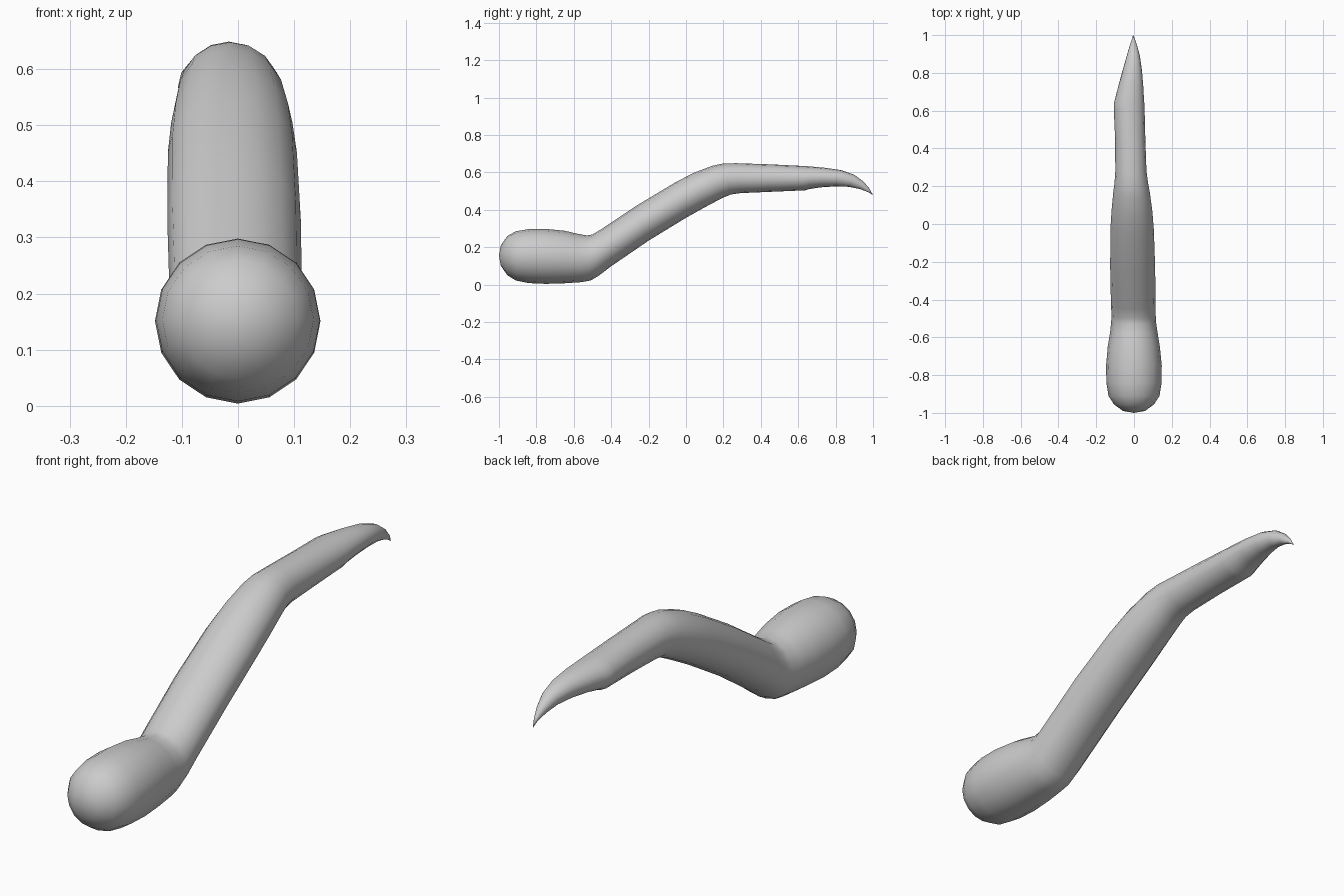
import bpy, bmesh, math

SIDES = 16
# Each section: bottom point (y, z), top point (y, z), left x, right x
sections = [
    # rounded base end
    (-.99, .10, -.99, .21, -.058, .058),
    (-.955, .05, -.955, .26, -.106, .106),
    (-.91, .022, -.91, .285, -.135, .135),
    (-.84, .008, -.84, .297, -.146, .146),
    (-.75, .004, -.75, .298, -.148, .147),
    (-.65, .007, -.65, .288, -.139, .137),
    (-.56, .013, -.58, .272, -.126, .124),
    # lower bend
    (-.51, .022, -.53, .263, -.121, .117),
    (-.47, .045, -.50, .268, -.119, .115),
    # sloping shaft
    (-.40, .098, -.45, .298, -.122, .114),
    (-.20, .235, -.26, .425, -.126, .112),
    (.00, .357, -.06, .545, -.125, .105),
    (.10, .413, .04, .597, -.119, .097),
    # upper bend
    (.19, .461, .14, .635, -.110, .084),
    (.24, .482, .20, .648, -.103, .074),
    (.29, .489, .27, .649, -.099, .066),
    # finger tip segment
    (.45, .496, .45, .643, -.100, .060),
    (.61, .503, .61, .635, -.107, .056),
    (.635, .503, .635, .634, -.107, .055),
    # hooked claw
    (.66, .511, .66, .632, -.101, .053),
    (.72, .520, .74, .625, -.083, .049),
    (.80, .525, .83, .612, -.060, .042),
    (.87, .523, .90, .587, -.040, .032),
    (.93, .511, .95, .550, -.024, .018),
    (.975, .494, .982, .512, -.011, .005),
]

bm = bmesh.new()
rings = []
for yb, zb, yt, zt, xl, xr in sections:
    ring = []
    for i in range(SIDES):
        a = math.tau * i / SIDES
        t = (1 + math.sin(a)) / 2
        x = (xl + xr) / 2 + (xr - xl) / 2 * math.cos(a)
        ring.append(bm.verts.new((x, yb + (yt - yb) * t, zb + (zt - zb) * t)))
    rings.append(ring)

# skin between rings
for r, s in zip(rings, rings[1:]):
    for i in range(SIDES):
        j = (i + 1) % SIDES
        bm.faces.new((r[i], r[j], s[j], s[i]))

# close both ends to a point
for ring, tip in ((rings[0], (0, -1, .155)), (rings[-1], (-.005, 1, .478))):
    v = bm.verts.new(tip)
    for i in range(SIDES):
        bm.faces.new((ring[i], ring[(i + 1) % SIDES], v))

bmesh.ops.recalc_face_normals(bm, faces=bm.faces)
for f in bm.faces:
    f.smooth = True
mesh = bpy.data.meshes.new("clawed_finger")
bm.to_mesh(mesh)
bm.free()
finger = bpy.data.objects.new("clawed_finger", mesh)
bpy.context.collection.objects.link(finger)
